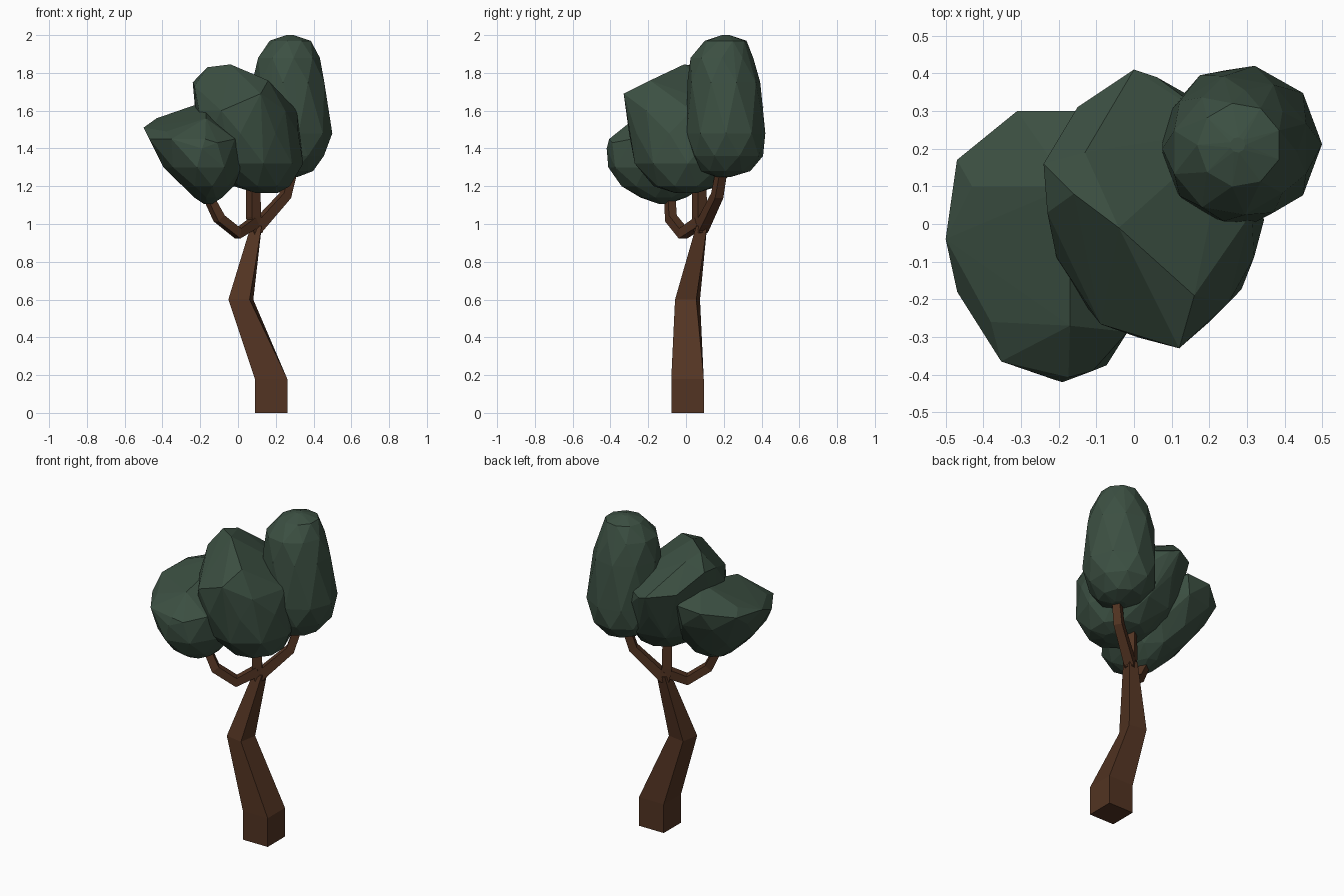
import bpy, bmesh
from math import sin, cos, pi, radians
from mathutils import Vector

if "Cube" in bpy.data.objects:
    bpy.data.objects.remove(bpy.data.objects["Cube"])


def material(name, rgb):
    m = bpy.data.materials.new(name)
    m.diffuse_color = (*rgb, 1)
    m.use_nodes = True
    m.node_tree.nodes["Principled BSDF"].inputs["Base Color"].default_value = m.diffuse_color
    return m


BARK = material("bark", (0.085, 0.034, 0.016))
LEAF = material("leaf", (0.045, 0.08, 0.055))


def finish(name, bm, mat):
    bmesh.ops.recalc_face_normals(bm, faces=bm.faces)
    me = bpy.data.meshes.new(name)
    bm.to_mesh(me)
    bm.free()
    me.materials.append(mat)
    ob = bpy.data.objects.new(name, me)
    bpy.context.collection.objects.link(ob)


def limb(name, path, level=False):
    """Square tube through (x, y, z, half width, twist in degrees)."""
    bm = bmesh.new()
    pts = [Vector(p[:3]) for p in path]
    run = pts[-1] - pts[0]
    n = Vector((-run.y, run.x, 0)).normalized()
    rings = []
    for i, p in enumerate(path):
        a = (pts[i] - pts[i - 1]).normalized() if i else Vector()
        b = (pts[i + 1] - pts[i]).normalized() if i < len(pts) - 1 else Vector()
        t = (a + b).normalized()
        u, v = (Vector((1, 0, 0)), Vector((0, 1, 0))) if level else (n, t.cross(n))
        w = radians(p[4]) if len(p) > 4 else 0
        r = p[3] * 2 ** 0.5
        rings.append([bm.verts.new(pts[i] + u * r * cos(k * pi / 2 + pi / 4 + w)
                                   + v * r * sin(k * pi / 2 + pi / 4 + w))
                      for k in range(4)])
    for lo, hi in zip(rings, rings[1:]):
        for k in range(4):
            j = (k + 1) % 4
            bm.faces.new((lo[k], lo[j], hi[j], hi[k]))
    bm.faces.new(rings[0])
    bm.faces.new(rings[-1])
    finish(name, bm, BARK)


def foliage(name, rings, corners=(), sides=9):
    """Faceted clump: hull of staggered rings (z, cx, cy, rx, ry) plus corners."""
    bm = bmesh.new()
    for i, (z, cx, cy, rx, ry) in enumerate(rings):
        for k in range(sides):
            a = 2 * pi * (k + i % 2 / 2) / sides
            bm.verts.new((cx + 1.02 * rx * cos(a), cy + 1.02 * ry * sin(a), z))
    for c in corners:
        bm.verts.new(c)
    bmesh.ops.convex_hull(bm, input=bm.verts)
    bmesh.ops.delete(bm, geom=[v for v in bm.verts if not v.link_faces], context='VERTS')
    finish(name, bm, LEAF)


# Trunk and branches
limb("trunk", [(.175, .008, 0, .086), (.175, .008, .18, .086),
               (.015, .008, .6, .057, -10), (.097, .083, .99, .029)], level=True)
limb("left_branch", [(.09, .075, 1.01, .028), (0, -.015, .95, .027),
                     (-.1, -.08, 1.03, .025), (-.15, -.085, 1.13, .022),
                     (-.17, -.09, 1.25, .02)])
limb("middle_branch", [(.095, .08, .95, .027), (.082, .072, 1.04, .029),
                       (.08, .07, 1.25, .027)])
limb("right_branch", [(.097, .083, .98, .029), (.25, .165, 1.15, .025),
                      (.295, .195, 1.32, .022)])

# Tall clump on the right
foliage("right_foliage", [
    (2.0, .275, .21, .02, .02), (1.97, .28, .21, .11, .11),
    (1.88, .265, .19, .165, .165), (1.75, .272, .2, .193, .192),
    (1.48, .283, .212, .212, .207), (1.36, .275, .217, .187, .19),
    (1.28, .28, .21, .115, .13), (1.25, .28, .2, .04, .04)])

# Large middle clump, leaning to the front right
foliage("middle_foliage", [
    (1.6, .045, .03, .262, .335), (1.48, .06, .025, .27, .325),
    (1.32, .09, .01, .25, .28), (1.2, .13, .0, .15, .17),
    (1.165, .15, .0, .06, .06)],
    [(-.04, -.01, 1.845), (-.16, .08, 1.83), (-.13, .19, 1.8), (-.24, .16, 1.75),
     (-.23, .03, 1.73), (.16, -.19, 1.76), (.12, -.33, 1.69), (0, .41, 1.62),
     (.06, .39, 1.6), (-.15, .31, 1.64), (.25, -.21, 1.6)])

# Low left clump, rising towards the back
foliage("left_foliage", [
    (1.45, -.22, -.06, .26, .345), (1.3, -.18, -.11, .21, .3),
    (1.2, -.16, -.12, .135, .22), (1.14, -.155, -.12, .075, .12),
    (1.105, -.16, -.12, .02, .02)],
    [(-.17, .1, 1.65), (-.31, .3, 1.56), (-.15, .3, 1.57), (-.47, .17, 1.53),
     (-.43, .1, 1.56), (-.5, -.04, 1.51), (-.38, -.26, 1.49), (-.27, -.39, 1.42),
     (-.19, -.42, 1.4), (-.11, -.39, 1.43), (-.17, -.27, 1.56)])
